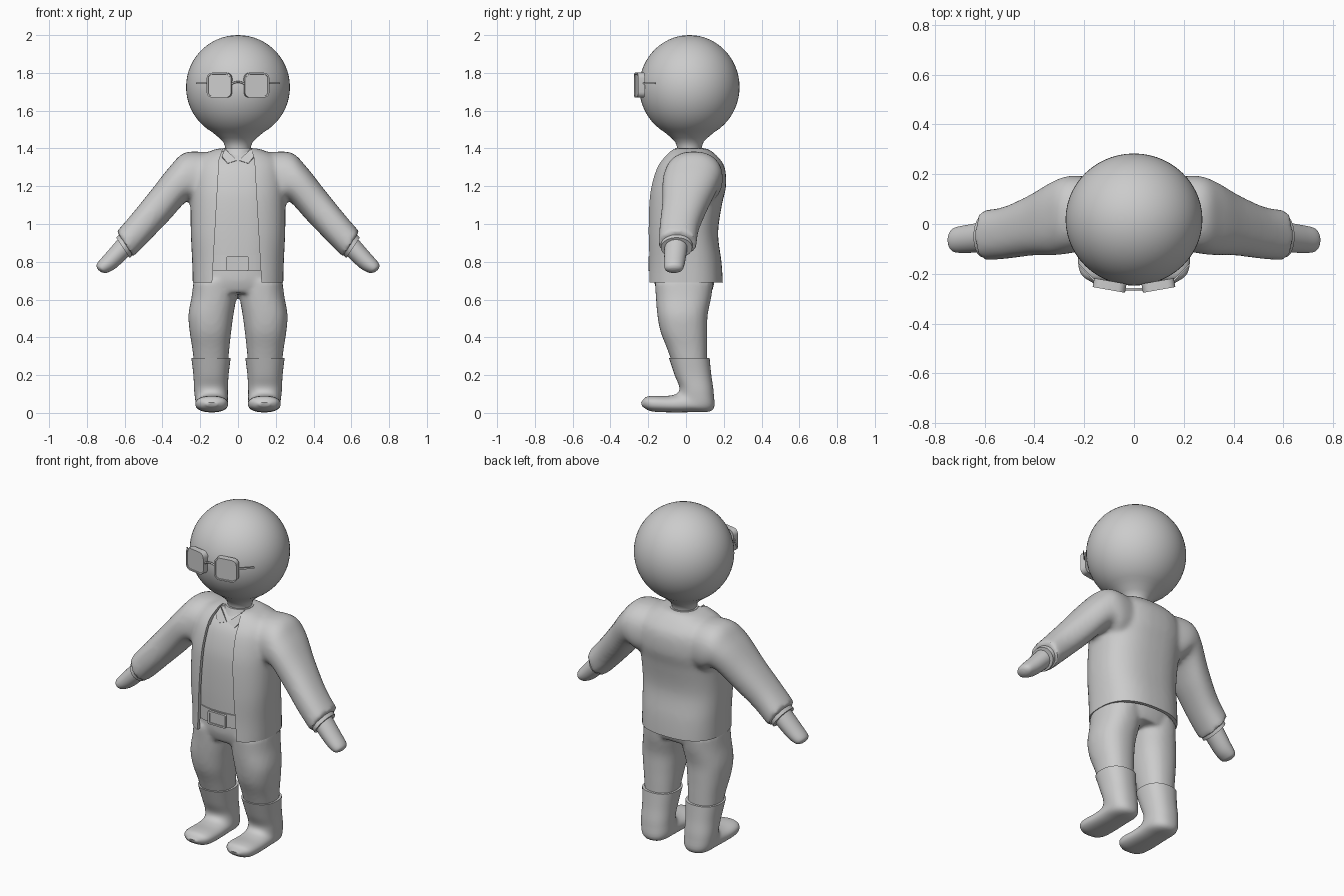
import bpy, bmesh, math
from mathutils import Vector

if "Cube" in bpy.data.objects:
    bpy.data.objects.remove(bpy.data.objects["Cube"])

N, STEPS = 40, 5


def finish(name, bm, angle=40):
    bmesh.ops.recalc_face_normals(bm, faces=bm.faces)
    me = bpy.data.meshes.new(name)
    bm.to_mesh(me)
    bm.free()
    ob = bpy.data.objects.new(name, me)
    bpy.context.collection.objects.link(ob)
    shade(ob, angle)
    return ob


def shade(ob, angle=40):
    bpy.ops.object.select_all(action='DESELECT')
    ob.select_set(True)
    bpy.context.view_layer.objects.active = ob
    bpy.ops.object.shade_smooth_by_angle(angle=math.radians(angle))


def spline(a, b, c, d, t):
    return 0.5 * (2 * b + (c - a) * t + (2 * a - 5 * b + 4 * c - d) * t * t + (3 * b - a - 3 * c + d) * t ** 3)


def loft(rings, bm=None, p=2.3):
    """Skin smooth sections given as (centre, half axis u, half axis v)."""
    bm = bm or bmesh.new()
    rings = [tuple(Vector(q) for q in r) for r in rings]
    dense, last = [], len(rings) - 1
    for i in range(last):
        k = [rings[max(0, min(last, i + j))] for j in (-1, 0, 1, 2)]
        for s in range(STEPS):
            dense.append([spline(*[r[m] for r in k], s / STEPS) for m in range(3)])
    dense.append(rings[-1])
    loops = []
    for c, u, v in dense:
        loop = []
        for j in range(N):
            a = 2 * math.pi * j / N
            ca, sa = math.cos(a), math.sin(a)
            loop.append(bm.verts.new(c + u * math.copysign(abs(ca) ** (2 / p), ca)
                                     + v * math.copysign(abs(sa) ** (2 / p), sa)))
        loops.append(loop)
    for a, b in zip(loops, loops[1:]):
        for j in range(N):
            bm.faces.new((a[j], a[(j + 1) % N], b[(j + 1) % N], b[j]))
    bm.faces.new(loops[0])
    bm.faces.new(loops[-1])
    return bm


def level(z, x0, x1, y0, y1):
    """Horizontal section from its x and y limits."""
    return ((x0 + x1) / 2, (y0 + y1) / 2, z), ((x1 - x0) / 2, 0, 0), (0, (y1 - y0) / 2, 0)


def limb(s, ax, az, bx, bz, y, ry):
    """Arm section from its upper and lower outline points in the front view."""
    return (s * (ax + bx) / 2, y, (az + bz) / 2), (s * (ax - bx) / 2, 0, (az - bz) / 2), (0, ry, 0)


def prism(name, pts, y0, y1):
    """Front view outline extruded along y."""
    bm = bmesh.new()
    f = bm.faces.new([bm.verts.new((x, y0, z)) for x, z in pts])
    ext = bmesh.ops.extrude_face_region(bm, geom=[f])
    bmesh.ops.translate(bm, vec=(0, y1 - y0, 0), verts=[v for v in ext['geom'] if isinstance(v, bmesh.types.BMVert)])
    return finish(name, bm)


def bake(ob, kind, **props):
    bpy.context.view_layer.objects.active = ob
    m = ob.modifiers.new(kind, kind)
    for k, v in props.items():
        setattr(m, k, v)
    bpy.ops.object.modifier_apply(modifier=m.name)


def fuse(ob, repeat):
    bake(ob, 'REMESH', mode='VOXEL', voxel_size=0.013)
    bake(ob, 'SMOOTH', factor=0.5, iterations=repeat)
    shade(ob)


def cut(ob, tool):
    bake(ob, 'BOOLEAN', operation='DIFFERENCE', solver='EXACT', object=tool)
    bpy.data.objects.remove(tool)


# Head and neck: one turned profile
bm = bmesh.new()
prof = [(0.275 * math.sin(math.radians(a)), 1.725 + 0.275 * math.cos(math.radians(a))) for a in range(0, 154, 6)]
prof += [(0.098, 1.455), (0.078, 1.435), (0.068, 1.41), (0.066, 1.38), (0.068, 1.32)]
vs = [bm.verts.new((r, 0, z)) for r, z in prof]
es = [bm.edges.new(e) for e in zip(vs, vs[1:])]
bmesh.ops.spin(bm, geom=vs + es, cent=(0, 0, 0), axis=(0, 0, 1), angle=2 * math.pi, steps=56)
bmesh.ops.remove_doubles(bm, verts=bm.verts, dist=1e-4)
for v in bm.verts:
    v.co.y = v.co.y * 0.965 + 0.018
finish("head", bm, 80)

# Jacket: body and sleeves fused, then hollowed and opened at the front
BODY = [(0.60, .238, -.212, .195), (0.69, .24, -.21, .195), (0.80, .243, -.207, .188), (0.95, .25, -.208, .17),
        (1.10, .252, -.203, .19), (1.20, .252, -.19, .212), (1.30, .24, -.158, .205),
        (1.36, .20, -.115, .165), (1.40, .11, -.075, .115)]


def body(o, lo, hi, drop=0):
    return loft([level(z - drop, -x + o, x - o, a + o, b - o) for z, x, a, b in BODY if lo <= z <= hi], p=2.5)


bm = body(0, 0, 2)
for s in (-1, 1):
    loft([limb(s, *r) for r in (
        (.12, 1.375, .12, 1.10, .04, .14), (.275, 1.38, .21, 1.10, .04, .155),
        (.36, 1.305, .265, 1.125, .025, .15), (.455, 1.185, .37, 1.015, -.005, .122),
        (.56, 1.055, .47, .912, -.035, .105), (.642, .96, .556, .825, -.045, .101))], bm)
jacket = finish("jacket", bm)
fuse(jacket, 8)
cut(jacket, finish("inside_cutter", body(.02, 0, 1.32)))
cut(jacket, prism("opening_cutter", [(-.14, .55), (-.137, .69), (-.10, 1.34), (-.07, 1.43),
                                     (.06, 1.43), (.087, 1.34), (.124, .69), (.128, .55)], -.4, -.03))
cut(jacket, prism("hem_cutter", [(-.4, .5), (.4, .5), (.4, .69), (-.4, .69)], -.4, .4))
shade(jacket, 45)

# Shirt and belt inside the jacket
finish("shirt", body(.027, .75, 2, .01))
finish("belt", loft([level(z, -.218, .218, -.187, .163) for z in (.755, .835)], p=2.5))


def box(name, loc, size, bevel, rot=0, rim=0, depth=0):
    """Box rounded in the front view, with an optional recessed front."""
    bm = bmesh.new()
    bmesh.ops.create_cube(bm, size=1)
    for v in bm.verts:
        v.co = Vector(a * b for a, b in zip(v.co, size))
    es = [e for e in bm.edges if abs(e.verts[0].co.y - e.verts[1].co.y) > 1e-4]
    bmesh.ops.bevel(bm, geom=es, offset=bevel, segments=5, profile=0.5, affect='EDGES')
    if rim:
        bm.normal_update()
        f = min(bm.faces, key=lambda q: q.calc_center_median().y)
        bmesh.ops.inset_region(bm, faces=[f], thickness=rim)
        bmesh.ops.inset_region(bm, faces=[f], thickness=0.001, depth=-depth)
    ob = finish(name, bm)
    ob.location, ob.rotation_euler = loc, (0, 0, rot)
    return ob


box("buckle", (-.003, -.187, .79), (.115, .024, .078), .006, rim=.01, depth=.005)

# Collar band and its two points
finish("collar", loft([level(1.34, -.10, .10, -.09, .11), level(1.375, -.085, .085, -.07, .10),
                       level(1.402, -.077, .077, -.058, .092)], p=2))
for s in (-1, 1):
    flap = prism("collar_point", [(s * .004, 0), (s * .07, .07), (s * .085, .025), (s * .055, -.02)], -.006, .006)
    flap.location = (0, -.098, 1.335)
    flap.rotation_euler = (math.radians(-32), 0, 0)

# Trousers: hips and legs fused
bm = loft([level(.80, -.21, .21, -.17, .15), level(.70, -.225, .225, -.17, .152), level(.635, -.22, .22, -.15, .135)])
for s in (-1, 1):
    rows = ((.70, .01, .235, -.165, .145), (.62, .008, .245, -.16, .135), (.52, .024, .262, -.152, .115),
            (.43, .036, .256, -.135, .112), (.34, .046, .242, -.10, .112), (.24, .055, .23, -.065, .112))
    loft([level(z, s * a, s * b, c, d) for z, a, b, c, d in rows], bm)
fuse(finish("trousers", bm), 4)

for s in (-1, 1):
    # Boots: sections from front/top and back/sole points in the side view
    rows = ((-.09, .29, .125, .29, .104), (-.06, .20, .134, .20, .093), (-.035, .135, .147, .10, .089),
            (-.05, .102, .14, .015, .086), (-.10, .09, .03, .004, .084), (-.175, .09, -.13, .004, .086),
            (-.215, .082, -.195, .012, .07), (-.238, .055, -.232, .035, .028))
    finish("boot", loft([((s * (.143 - .004 * (i > 2)), (a + c) / 2, (b + d) / 2), (0, (a - c) / 2, (b - d) / 2),
                          (w, 0, 0)) for i, (a, b, c, d, w) in enumerate(rows)]), 50)
    # Shirt cuffs and mitten hands
    finish("cuff", loft([limb(s, .59, .985, .52, .875, -.045, .086), limb(s, .645, .928, .573, .82, -.05, .083)], p=2))
    finish("hand", loft([limb(s, *r) for r in (
        (.60, .965, .53, .875, -.05, .06), (.64, .915, .572, .835, -.053, .06), (.70, .845, .645, .768, -.06, .056),
        (.743, .795, .688, .744, -.064, .05), (.748, .772, .708, .741, -.065, .036),
        (.740, .757, .726, .746, -.065, .012))], p=2), 60)
    # Glasses: rimmed lenses and side arms
    box("glasses_lens", (s * .098, -.247, 1.735), (.132, .036, .132), .03, s * math.radians(10), .008, .004)
    arm = box("glasses_arm", (s * .19, -.195, 1.745), (.09, .006, .01), .002, s * math.radians(46))

# Bridge between the lenses
cu = bpy.data.curves.new("glasses_bridge", 'CURVE')
cu.dimensions, cu.bevel_depth = '3D', .005
sp = cu.splines.new('POLY')
sp.points.add(6)
for i, q in enumerate(sp.points):
    t = i / 3 - 1
    q.co = (t * .036, -.262, 1.752 - .012 * t * t, 1)
bpy.context.collection.objects.link(bpy.data.objects.new("glasses_bridge", cu))
